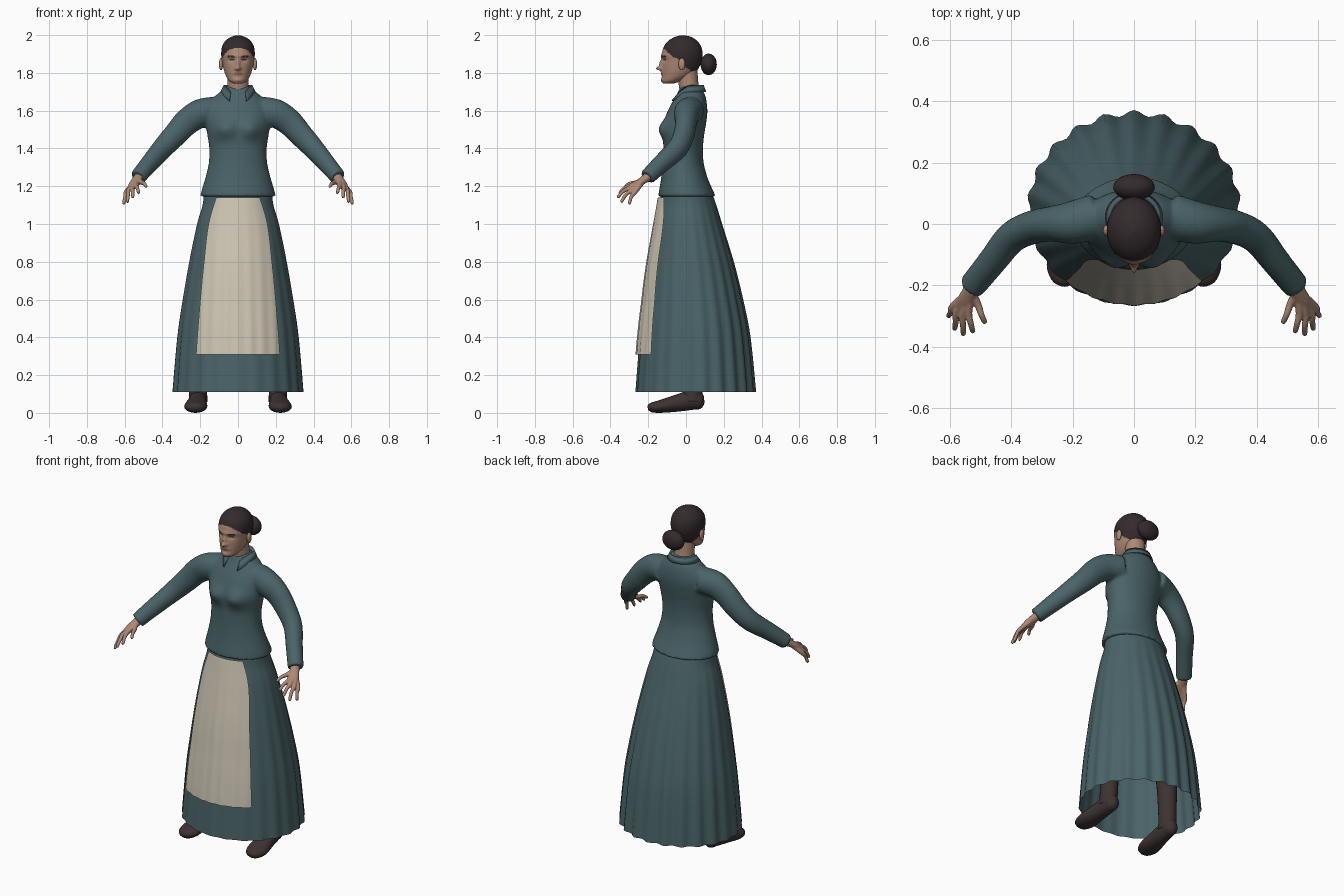
import bpy, bmesh
from math import sin, cos, pi, exp, sqrt
from mathutils import Vector

if "Cube" in bpy.data.objects:
    bpy.data.objects.remove(bpy.data.objects["Cube"])


def material(name, *rgb):
    m = bpy.data.materials.new(name)
    m.use_nodes = True
    m.diffuse_color = (*rgb, 1)
    m.node_tree.nodes["Principled BSDF"].inputs["Base Color"].default_value = (*rgb, 1)
    return m


teal = material("teal wool", .068, .125, .137)
cream = material("cream linen", .62, .57, .46)
skin = material("skin", .42, .25, .175)
hair = material("dark hair", .034, .023, .025)
leather = material("brown leather", .048, .032, .032)
lip = material("lip", .27, .13, .10)
eye = material("eye", .06, .045, .04)


def spline(rows, k):
    """Catmull-Rom through rows of numbers, k steps per span."""
    out = []
    for i in range(len(rows) - 1):
        a, b, c, d = (rows[max(0, min(len(rows) - 1, i + j))] for j in (-1, 0, 1, 2))
        for s in range(k):
            t = s / k
            out.append([.5 * (2*q + (r-p)*t + (2*p-5*q+4*r-w)*t*t + (3*q-p-3*r+w)*t**3)
                        for p, q, r, w in zip(a, b, c, d)])
    return out + [list(rows[-1])]


def skin_rings(rings, caps=True, closed=True):
    n = len(rings[0])
    verts = [v for r in rings for v in r]
    faces = [(i*n + j, i*n + (j+1) % n, (i+1)*n + (j+1) % n, (i+1)*n + j)
             for i in range(len(rings) - 1) for j in range(n if closed else n - 1)]
    if caps:
        faces += [tuple(range(n)), tuple(range(len(verts) - n, len(verts)))]
    return verts, faces


def body(rows, n, k, caps=True, shape=None):
    """Stacked ovals: rows of height, half width, front y, back y."""
    rings = []
    for z, w, f, b in spline(rows, k):
        ring = []
        for j in range(n):
            a = 2*pi*j/n
            p = Vector((w*sin(a), (f+b)/2 - (b-f)/2*cos(a), z))
            ring.append(shape(p, a) if shape else p)
        rings.append(ring)
    return skin_rings(rings, caps)


def tube(rows, n=16, k=4, up=(0, 0, 1), side=1):
    """Rows of x, y, z, radius across, radius along up."""
    pts = spline(rows, k)
    cs = [Vector((p[0]*side, p[1], p[2])) for p in pts]
    rings = []
    for i, p in enumerate(pts):
        t = cs[min(i+1, len(cs)-1)] - cs[max(i-1, 0)]
        u = t.cross(Vector(up)).normalized()
        v = u.cross(t).normalized()
        rings.append([cs[i] + u*p[3]*cos(2*pi*j/n) + v*p[4]*sin(2*pi*j/n) for j in range(n)])
    return skin_rings(rings)


def merge(parts):
    verts, faces = [], []
    for v, f in parts:
        faces += [tuple(i + len(verts) for i in q) for q in f]
        verts += v
    return verts, faces


def make(name, part, mats, rule=None):
    mesh = bpy.data.meshes.new(name)
    mesh.from_pydata(part[0], [], part[1])
    bm = bmesh.new()
    bm.from_mesh(mesh)
    bmesh.ops.recalc_face_normals(bm, faces=bm.faces)
    bm.to_mesh(mesh)
    bm.free()
    for m in mats:
        mesh.materials.append(m)
    if rule:
        for p in mesh.polygons:
            p.material_index = rule(*p.center)
    mesh.shade_smooth()
    ob = bpy.data.objects.new(name, mesh)
    bpy.context.scene.collection.objects.link(ob)
    return ob


def blend(ob, voxel, steps):
    r = ob.modifiers.new("Blend", 'REMESH')
    r.mode, r.voxel_size, r.use_smooth_shade = 'VOXEL', voxel, True
    s = ob.modifiers.new("Soften", 'SMOOTH')
    s.factor, s.iterations = .5, steps


def mirror(ob):
    ob.modifiers.new("Mirror", 'MIRROR')


def ball(name, loc, size, mat):
    bm = bmesh.new()
    bmesh.ops.create_uvsphere(bm, u_segments=24, v_segments=16, radius=1)
    for v in bm.verts:
        v.co = Vector([c*s + o for c, s, o in zip(v.co, size, loc)])
    part = [v.co.copy() for v in bm.verts], [[v.index for v in f.verts] for f in bm.faces]
    bm.free()
    return make(name, part, [mat])


def bump(d, s):
    return exp(-(d/s)**2)


# Skirt: open bell with pleats that deepen to the back and hem
skirt_rows = [(1.17, .18, -.13, .135), (1.1, .188, -.142, .16), (1, .217, -.16, .19),
              (.8, .258, -.195, .25), (.6, .292, -.22, .298), (.4, .32, -.243, .335),
              (.11, .344, -.265, .362)]


def pleat(p, a):
    depth = (1.17 - p.z) * .009 * (.3 + .35*(1 - cos(a)))
    return p + Vector((sin(a), -cos(a), 0)) * depth * cos(22*a)


make("skirt", body(skirt_rows, 132, 5, False, pleat), [teal])

# Apron: sheet hanging over the skirt front
rings = []
fine = spline(skirt_rows, 12)
for z, w in spline([(1.145, .115), (1, .158), (.8, .182), (.6, .202), (.3, .226)], 6):
    _, sw, f, b = min(fine, key=lambda r: abs(r[0] - z))
    row = []
    for j in range(41):
        x = w * (j/20 - 1)
        y = (f+b)/2 - (b-f)/2*sqrt(1 - (x/sw)**2) - .014 - .004*(1.15-z)*cos(45*x/w**.5)
        row.append(Vector((x, y, z)))
    rings.append(row)
apron = make("apron", skin_rings(rings, False, False), [cream])
apron.modifiers.new("Smooth", 'SMOOTH').iterations = 3

# Jacket: torso and sleeves blended together, then the neckline is cut in
torso = [(1.145, .2, -.148, .158), (1.18, .192, -.142, .142), (1.24, .174, -.132, .116),
         (1.32, .155, -.124, .094), (1.4, .152, -.12, .09), (1.47, .162, -.118, .096),
         (1.53, .17, -.116, .106), (1.59, .172, -.1, .113), (1.64, .152, -.076, .11),
         (1.68, .118, -.052, .102), (1.705, .088, -.04, .09), (1.73, .064, -.028, .072)]
sleeve = [(.12, .025, 1.6, .075, .075), (.2, .005, 1.585, .07, .076), (.27, 0, 1.54, .058, .071),
          (.335, -.012, 1.47, .055, .064), (.4, -.045, 1.4, .052, .058),
          (.465, -.125, 1.325, .047, .05), (.53, -.205, 1.248, .044, .042)]


def bust(p, a):
    if cos(a) > 0:
        p.y -= .036 * bump(abs(p.x) - .07, .06) * bump(p.z - 1.5, .05)
    return p


shell = make("jacket", merge([body(torso, 64, 4, True, bust)] +
                             [tube(sleeve, 24, 5, side=s) for s in (-1, 1)]), [teal])
blend(shell, .009, 4)
view = bpy.context.evaluated_depsgraph_get()
done = bpy.data.meshes.new_from_object(shell.evaluated_get(view))
shell.modifiers.clear()
bm = bmesh.new()
bm.from_mesh(done)
for co, no in (((0, 0, 1.55), (1, 0, -1)), ((0, 0, 1.55), (-1, 0, -1)), ((0, 0, 1.672), (0, 0, 1))):
    bmesh.ops.bisect_plane(bm, geom=bm.verts[:] + bm.edges[:] + bm.faces[:],
                           plane_co=co, plane_no=no)
for f in bm.faces:
    c = f.calc_center_median()
    f.smooth = True
    inside = c.y < 0 and c.z > 1.55 + abs(c.x) and abs(c.x) < .082
    f.material_index = (2 if c.z > 1.672 else 1) if inside else 0
bm.to_mesh(done)
bm.free()
done.materials.clear()
for m in (teal, cream, skin):
    done.materials.append(m)
shell.data = done

# Collar: folded band with two front points
rings = [[], [], []]
for j in range(33):
    a = .5 + (2*pi - 1) * j/32
    q = max(0, cos(a))**2
    rings[0].append(Vector((.07*sin(a), .028 - .055*cos(a), 1.69 - .02*q)))
    rings[1].append(Vector((.076*sin(a), .028 - .066*cos(a), 1.735 - .035*q)))
    rings[2].append(Vector((.094*sin(a), .022 - (.085 + .035*q)*cos(a), 1.7 - .06*q)))
collar = make("collar", skin_rings(rings, False, False), [teal])
collar.modifiers.new("Thickness", 'SOLIDIFY').thickness = .007

# Head: sculpted oval with hairline, brows, eyes and lips as coloured faces
head_rows = [(1.743, .024, -.12, -.07), (1.758, .047, -.127, -.02), (1.785, .064, -.127, .03),
             (1.82, .076, -.128, .064), (1.86, .084, -.127, .082), (1.9, .089, -.128, .088),
             (1.94, .084, -.117, .08), (1.97, .066, -.093, .058), (1.99, .038, -.06, .028),
             (1.999, .008, -.028, -.01)]


def sculpt(p, a):
    if cos(a) > .2:
        x, z = abs(p.x), p.z
        p.y -= .028*bump(x, .014)*bump(z - 1.823, .011) + .014*bump(x, .011)*bump(z - 1.848, .022)
        p.y += .009*bump(x - .034, .018)*bump(z - 1.868, .012)
        p.y -= .004*bump(x, .06)*bump(z - 1.89, .01) + .006*bump(x, .025)*bump(z - 1.797, .01)
        p.y -= .006*bump(x, .025)*bump(z - 1.762, .012)
    return p


hairline = [(-.2, 1.935), (-.118, 1.93), (-.075, 1.888), (-.03, 1.868), (.0, 1.83), (.06, 1.785), (.2, 1.78)]


def head_colour(x, y, z):
    for (y0, z0), (y1, z1) in zip(hairline, hairline[1:]):
        if y0 <= y < y1 and z > z0 + (z1 - z0)*(y - y0)/(y1 - y0):
            return 1
    x = abs(x)
    if y < -.07:
        if .016 < x < .056 and abs(z - 1.888 + abs(x - .04)*.15) < .0035:
            return 1
        if ((x - .034)/.014)**2 + ((z - 1.87)/.005)**2 < 1:
            return 3
        if (x/.024)**2 + ((z - 1.797)/.006)**2 < 1:
            return 2
    return 0


make("head", body(head_rows, 112, 9, True, sculpt), [skin, hair, lip, eye], head_colour)
make("neck", tube([(0, .028, 1.66, .06, .055), (0, .015, 1.73, .056, .052),
                   (0, .005, 1.82, .056, .055)], 32, up=(0, 1, 0)), [skin])
mirror(ball("ears", (.09, -.022, 1.846), (.011, .018, .032), skin))
ball("hair_bun", (0, .12, 1.845), (.068, .043, .057), hair)

# Hands: palm and fingers blended together
parts = [tube([(.515, -.185, 1.262, .028, .026), (.533, -.22, 1.237, .027, .022),
               (.55, -.255, 1.212, .03, .017), (.565, -.28, 1.19, .024, .012)])]
for knuckle, tip in (((.54, -.288, 1.205), (.525, -.355, 1.163)),
                     ((.559, -.291, 1.195), (.557, -.364, 1.14)),
                     ((.577, -.284, 1.182), (.586, -.345, 1.115)),
                     ((.59, -.268, 1.172), (.606, -.302, 1.105)),
                     ((.51, -.262, 1.22), (.485, -.325, 1.198))):
    k, t, w = Vector(knuckle), Vector(tip), Vector((.532, -.218, 1.238))
    bend = k.lerp(t, .5) + Vector((0, -.004, .006))
    parts.append(tube([(*w, .014, .014), (*k, .0125, .0125), (*bend, .01, .01),
                       (*k.lerp(t, .93), .0085, .0085), (*t, .003, .003)], 12))
hands = make("hands", merge(parts), [skin])
mirror(hands)
blend(hands, .0035, 3)

# Boots and legs
mirror(make("boots", tube([(.226, -.202, .024, .012, .01), (.226, -.185, .028, .042, .025),
                           (.224, -.135, .034, .061, .034), (.217, -.05, .051, .052, .045),
                           (.212, .03, .068, .045, .052), (.21, .075, .07, .038, .048),
                           (.21, .096, .072, .014, .02)], 24), [leather]))
mirror(make("legs", tube([(.211, .03, .06, .05, .056), (.21, .035, .14, .048, .052),
                          (.2, .035, .4, .056, .06), (.16, .02, .7, .065, .065),
                          (.11, 0, 1.05, .075, .08)], 24, up=(0, 1, 0)), [leather]))
